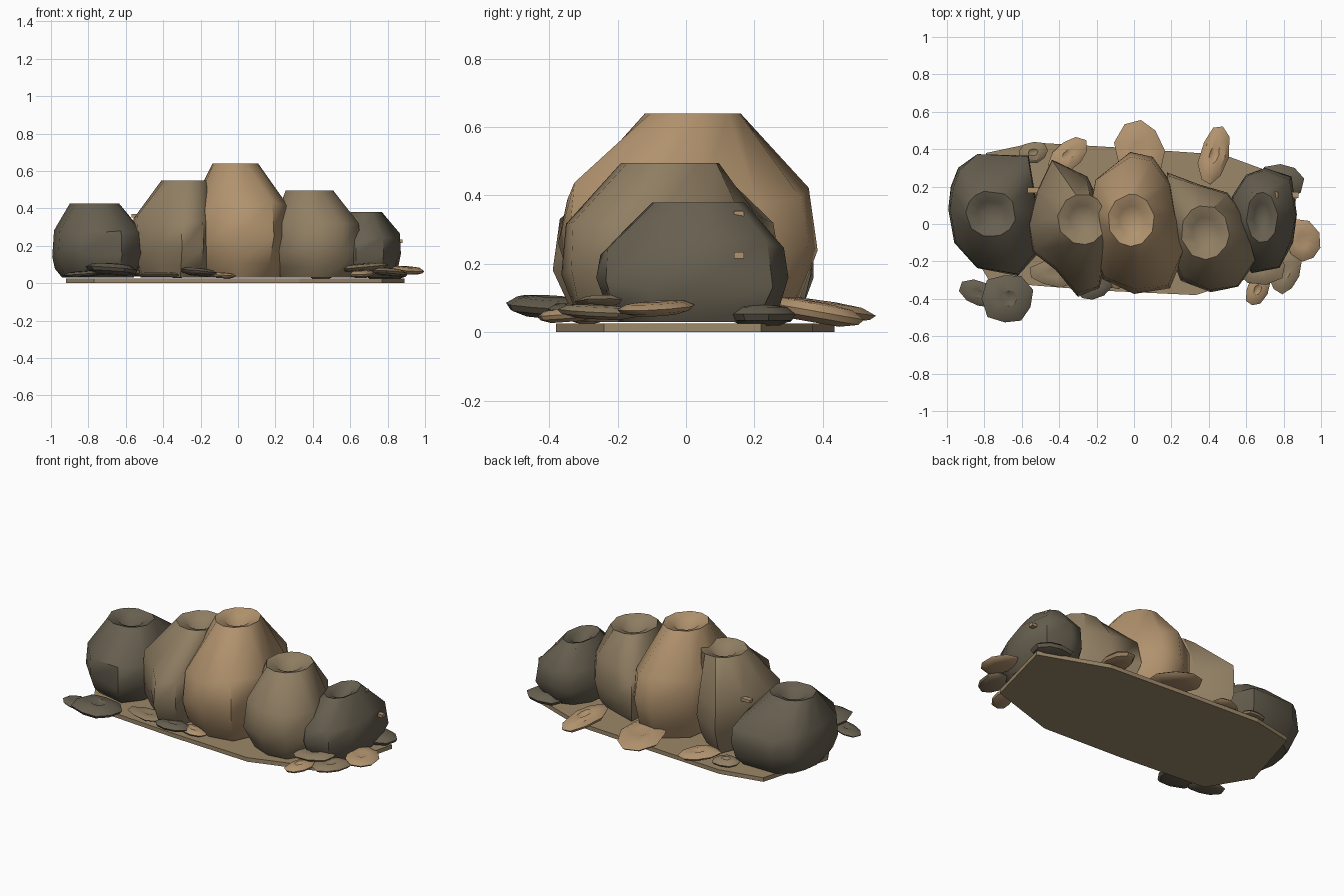
import bpy, bmesh, math, random
from mathutils import Matrix, Vector

if "Cube" in bpy.data.objects:
    bpy.data.objects.remove(bpy.data.objects["Cube"])

random.seed(7)


def material(name, rgb):
    m = bpy.data.materials.new(name)
    m.diffuse_color = (*rgb, 1)
    m.use_nodes = True
    m.node_tree.nodes["Principled BSDF"].inputs["Base Color"].default_value = m.diffuse_color
    return m


DARK = material("dark_stone", (0.135, 0.115, 0.08))
MID = material("mid_stone", (0.28, 0.21, 0.125))
TAN = material("tan_stone", (0.44, 0.29, 0.155))
BASE = material("base_earth", (0.33, 0.245, 0.14))


def finish(name, bm, mat, angle=None):
    bmesh.ops.recalc_face_normals(bm, faces=bm.faces)
    me = bpy.data.meshes.new(name)
    bm.to_mesh(me)
    bm.free()
    me.materials.append(mat)
    if angle:
        me.polygons.foreach_set("use_smooth", [True] * len(me.polygons))
        me.set_sharp_from_angle(angle=math.radians(angle))
    ob = bpy.data.objects.new(name, me)
    bpy.context.collection.objects.link(ob)
    return ob


def skin(rings, dent):
    """Stack rings of points, close the bottom, sink the top to a dent point."""
    bm = bmesh.new()
    vr = [[bm.verts.new(p) for p in r] for r in rings]
    n = len(vr[0])
    for a, b in zip(vr, vr[1:]):
        for i in range(n):
            j = (i + 1) % n
            bm.faces.new((a[i], a[j], b[j]))
            bm.faces.new((a[i], b[j], b[i]))
    bm.faces.new(vr[0])
    c = bm.verts.new(dent)
    for i in range(n):
        bm.faces.new((vr[-1][i], vr[-1][(i + 1) % n], c))
    return bm


def boulder(name, mat, outline, top, z1, z0=0.03):
    """outline: plan at the waist; top: (x0, x1, y0, y1) of the flat crown."""
    n = len(outline)
    cx = sum(p[0] for p in outline) / n
    cy = sum(p[1] for p in outline) / n
    tx, ty = (top[0] + top[1]) / 2, (top[2] + top[3]) / 2
    rx, ry = (top[1] - top[0]) / 2, (top[3] - top[2]) / 2
    h = z1 - z0
    rings = []
    for f, s in ((0, 0.78), (0.12, 0.9), (0.32, 1.0), (0.62, 0.96)):
        ring = []
        for x, y in outline:
            k = s * (1 + random.uniform(-0.03, 0.02))
            z = z0 + h * (f + (random.uniform(-0.06, 0.06) if f > 0.2 else 0))
            ring.append((cx + (x - cx) * k, cy + (y - cy) * k, z))
        rings.append(ring)
    for s, dz in ((1.0, 0), (0.55, -0.02)):
        ring = []
        for x, y in outline:
            a = math.atan2(y - cy, x - cx)
            ring.append((tx + rx * s * math.cos(a), ty + ry * s * math.sin(a), z1 + dz))
        rings.append(ring)
    return finish(name, skin(rings, (tx, ty, z1 - 0.09)), mat, 48)


def slab_stone(name, mat, loc, size, turn=0, tilt=(0, 0)):
    """Thin irregular stone with a small hollow on top."""
    n = 9
    jit = [random.uniform(0.84, 1.04) for _ in range(n)]
    rings = []
    for s, z in ((0.55, -0.5), (0.9, -0.25), (1.0, 0.05), (0.75, 0.4), (0.32, 0.5)):
        rings.append([Vector((math.cos(i * math.tau / n) * s * jit[i] * size[0] / 2,
                              math.sin(i * math.tau / n) * s * jit[i] * size[1] / 2,
                              z * size[2])) for i in range(n)])
    bm = skin(rings, (0, 0, 0.1 * size[2]))
    m = (Matrix.Translation(loc) @ Matrix.Rotation(math.radians(tilt[0]), 4, 'X')
         @ Matrix.Rotation(math.radians(tilt[1]), 4, 'Y')
         @ Matrix.Rotation(math.radians(turn), 4, 'Z'))
    bmesh.ops.transform(bm, matrix=m, verts=bm.verts)
    return finish(name, bm, mat, 35)


# Ground plate
bm = bmesh.new()
plate = [(0.89, 0.22), (0.48, 0.37), (-0.1, 0.41), (-0.53, 0.435), (-0.79, 0.38),
         (-0.92, -0.06), (-0.77, -0.31), (-0.2, -0.355), (0.33, -0.38), (0.77, -0.24)]
f = bm.faces.new([bm.verts.new((x, y, 0)) for x, y in plate])
up = bmesh.ops.extrude_face_region(bm, geom=[f])
bmesh.ops.translate(bm, vec=(0, 0, 0.025), verts=[v for v in up["geom"] if isinstance(v, bmesh.types.BMVert)])
finish("ground_plate", bm, BASE)

# Five boulders in a row
boulder("left_boulder", DARK,
        [(-0.5, 0.0), (-0.53, 0.2), (-0.56, 0.37), (-0.84, 0.38), (-0.94, 0.3), (-0.98, 0.2),
         (-1.0, 0.08), (-0.96, -0.1), (-0.84, -0.24), (-0.62, -0.28), (-0.51, -0.15)],
        (-0.9, -0.63, -0.07, 0.18), 0.425)
boulder("left_middle_boulder", MID,
        [(-0.14, 0.0), (-0.2, 0.15), (-0.25, 0.25), (-0.44, 0.35), (-0.52, 0.18), (-0.57, -0.0),
         (-0.55, -0.15), (-0.42, -0.25), (-0.3, -0.39), (-0.18, -0.35), (-0.13, -0.15)],
        (-0.41, -0.14, -0.11, 0.16), 0.55)
boulder("centre_boulder", TAN,
        [(0.23, 0.05), (0.2, 0.22), (0.1, 0.36), (-0.02, 0.38), (-0.21, 0.24), (-0.24, 0.07),
         (-0.24, -0.1), (-0.17, -0.3), (0.0, -0.37), (0.19, -0.34), (0.28, -0.12)],
        (-0.14, 0.11, -0.12, 0.16), 0.64)
boulder("right_middle_boulder", MID,
        [(0.63, -0.08), (0.58, 0.06), (0.5, 0.17), (0.34, 0.22), (0.18, 0.27), (0.17, 0.05),
         (0.18, -0.12), (0.25, -0.3), (0.41, -0.37), (0.56, -0.34), (0.66, -0.2)],
        (0.25, 0.51, -0.19, 0.1), 0.495)
boulder("right_boulder", DARK,
        [(0.87, 0.05), (0.84, 0.25), (0.7, 0.3), (0.6, 0.26), (0.52, 0.15),
         (0.5, 0.0), (0.53, -0.14), (0.63, -0.26), (0.78, -0.24), (0.85, -0.1)],
        (0.6, 0.77, -0.1, 0.17), 0.38)

# Loose flat stones: material, location, size, turn, tilt
stones = [
    (DARK, (-0.67, -0.4, 0.075), (0.29, 0.3, 0.06), 20, (-3, 4)),
    (DARK, (-0.83, -0.37, 0.05), (0.22, 0.15, 0.03), -20, (2, -5)),
    (MID, (-0.42, -0.26, 0.045), (0.3, 0.16, 0.025), 0, (0, 0)),
    (DARK, (-0.21, -0.33, 0.06), (0.21, 0.15, 0.04), 30, (-4, 5)),
    (TAN, (-0.1, -0.29, 0.043), (0.2, 0.13, 0.03), 0, (0, 4)),
    (MID, (-0.54, 0.38, 0.06), (0.18, 0.13, 0.04), 10, (-6, 0)),
    (TAN, (-0.35, 0.37, 0.055), (0.25, 0.16, 0.04), 40, (-8, 0)),
    (TAN, (0.03, 0.38, 0.07), (0.27, 0.38, 0.05), 5, (-8, 0)),
    (TAN, (0.43, 0.37, 0.06), (0.17, 0.38, 0.06), -12, (-10, 0)),
    (TAN, (0.9, -0.09, 0.07), (0.2, 0.25, 0.04), 25, (3, 4)),
    (MID, (0.81, -0.26, 0.06), (0.17, 0.26, 0.04), -15, (-2, 3)),
    (TAN, (0.66, -0.35, 0.05), (0.13, 0.21, 0.04), -25, (4, 0)),
    (MID, (0.68, -0.22, 0.085), (0.3, 0.22, 0.04), 0, (0, -5)),
    (DARK, (0.78, 0.22, 0.05), (0.26, 0.22, 0.06), 10, (0, 0)),
]
for i, (mat, loc, size, turn, tilt) in enumerate(stones):
    slab_stone(f"flat_stone_{i + 1}", mat, loc, size, turn, tilt)

# Tiny chips poking out of the boulders
for i, (x, y, z) in enumerate([(0.66, 0.155, 0.345), (0.74, 0.155, 0.345), (0.85, 0.155, 0.225), (-0.54, 0.18, 0.36)]):
    bm = bmesh.new()
    bmesh.ops.create_cube(bm, size=1, matrix=Matrix.Translation((x, y, z)) @ Matrix.Diagonal((0.06, 0.03, 0.018, 1)))
    finish(f"chip_{i + 1}", bm, TAN)
